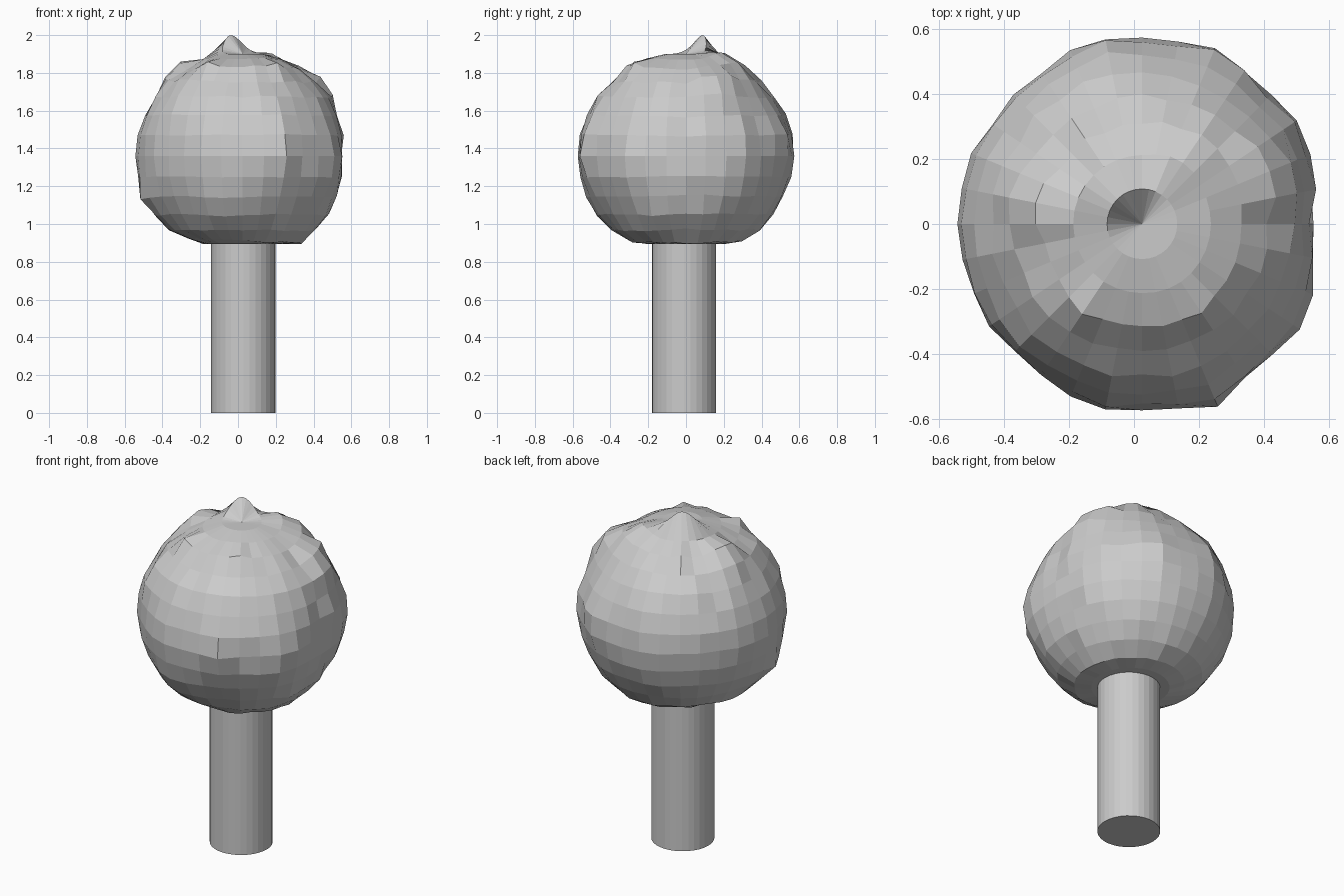
import bpy, bmesh, random
from math import degrees, atan2, asin, exp
from mathutils import Vector

random.seed(4)

cube = bpy.data.objects.get("Cube")
if cube:
    bpy.data.objects.remove(cube, do_unlink=True)

grey = bpy.data.materials.new("plain_grey")
grey.use_nodes = True
COLOUR = (0.6, 0.6, 0.6, 1)
grey.diffuse_color = COLOUR
grey.node_tree.nodes["Principled BSDF"].inputs["Base Color"].default_value = COLOUR

SIDES = 32
RADIUS = 0.553
CENTRE = Vector((0.025, 0, 1.36))


def add_object(name, bm):
    mesh = bpy.data.meshes.new(name)
    bm.to_mesh(mesh)
    bm.free()
    mesh.materials.append(grey)
    obj = bpy.data.objects.new(name, mesh)
    bpy.context.collection.objects.link(obj)
    return obj


# Trunk: plain faceted cylinder running up into the crown
bm = bmesh.new()
bmesh.ops.create_cone(bm, cap_ends=True, segments=SIDES, radius1=0.17,
                      radius2=0.17, depth=1.0)
trunk = add_object("trunk", bm)
trunk.location = (0.028, -0.01, 0.5)

# Lumps on the crown: azimuth, elevation, height, azimuth width, elevation width
LUMPS = [
    (-67.5, 4, 0.055, 12, 20),
    (-33.75, -2, 0.025, 13, 20),
    (0, 0, -0.025, 14, 25),
    (33.75, 5, 0.02, 10, 25),
    (67.5, 5, 0.035, 13, 20),
    (101.25, 5, 0.03, 16, 25),
    (-101, 5, 0.03, 16, 35),
    (180, 2, 0.015, 40, 28),
    (-167, -25, 0.035, 14, 10),
    (-135, 30, 0.02, 16, 18),
    (168, 51, 0.065, 14, 9),
    (67.5, 64, 0.03, 14, 9),
    (48, 58, 0.05, 18, 14),
    (22, 41, 0.06, 16, 9),
    (-62, 58, 0.035, 24, 8),
    (-125, 57, 0.03, 14, 8),
    (-101, -27, 0.015, 18, 10),
    (180, -56, -0.03, 110, 6),
]


def lump_height(az, el):
    total = 0
    for a, e, height, wide, tall in LUMPS:
        da = (az - a + 180) % 360 - 180
        total += height * exp(-(da / wide) ** 2 - ((el - e) / tall) ** 2)
    return total


# Crown: faceted ball pushed in and out, rougher on top and on the left
bm = bmesh.new()
bmesh.ops.create_uvsphere(bm, u_segments=SIDES, v_segments=SIDES // 2, radius=1)
for v in bm.verts:
    n = v.co.normalized()
    el = degrees(asin(max(-1, min(1, n.z))))
    az = degrees(atan2(n.y, n.x))
    rough = 0.003 + 0.006 * max(0, n.z) + 0.003 * max(0, n.x)
    push = lump_height(az, el) if abs(el) < 72 else 0
    noise = random.gauss(0, rough) if abs(el) < 62 else 0
    v.co = CENTRE + n * (RADIUS + push + noise)
    # Sunken top with a small curled peak on its back right edge
    if el > 85:
        v.co.z = 1.9
    elif el > 72:
        da = abs((az - 125 + 180) % 360 - 180)
        v.co.z = 1.9 + 0.1 * exp(-(da / 45) ** 2)
    # Flattened underside around the trunk
    v.co.z = max(v.co.z, 0.895)
add_object("crown", bm)
